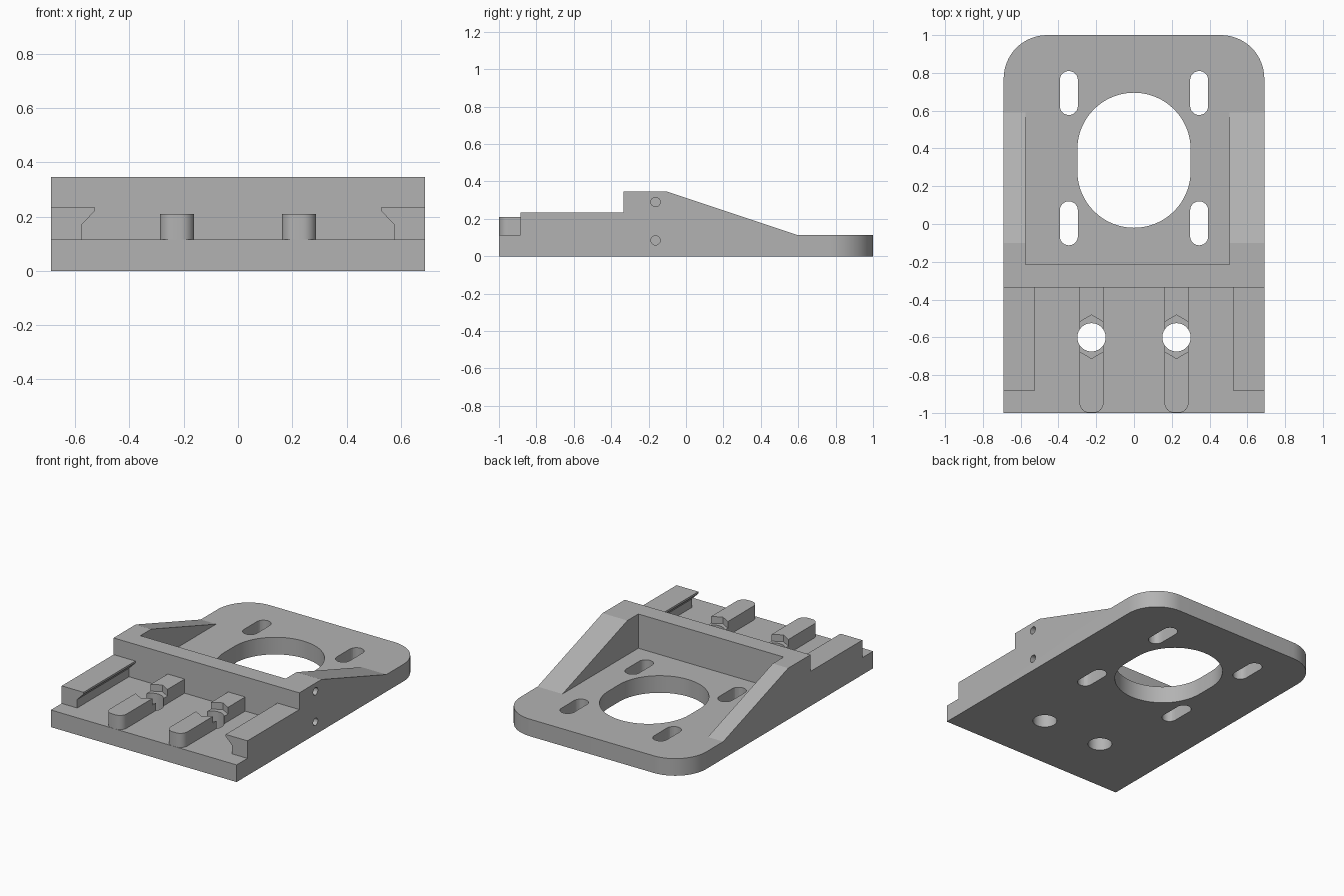
import bpy, bmesh, math
from mathutils import Vector

if "Cube" in bpy.data.objects:
    bpy.data.objects.remove(bpy.data.objects["Cube"], do_unlink=True)

HALF_W, PLATE, WALL_Y = 0.69, 0.115, -0.335

grey = bpy.data.materials.new("plain_grey")
grey.use_nodes = True
GREY = (0.45, 0.45, 0.45, 1)
grey.diffuse_color = GREY
grey.node_tree.nodes["Principled BSDF"].inputs["Base Color"].default_value = GREY


def prism(name, points, axis, low, high):
    """Extrude a 2D outline along an axis; points are the other two axes in order."""
    def place(p, d):
        c = list(p)
        c.insert("xyz".index(axis), d)
        return Vector(c)
    bm = bmesh.new()
    face = bm.faces.new([bm.verts.new(place(p, low)) for p in points])
    new = bmesh.ops.extrude_face_region(bm, geom=[face])["geom"]
    shift = place((0, 0), high - low)
    bmesh.ops.translate(bm, vec=shift, verts=[g for g in new if isinstance(g, bmesh.types.BMVert)])
    bmesh.ops.recalc_face_normals(bm, faces=bm.faces)
    mesh = bpy.data.meshes.new(name)
    bm.to_mesh(mesh)
    bm.free()
    mesh.materials.append(grey)
    obj = bpy.data.objects.new(name, mesh)
    bpy.context.collection.objects.link(obj)
    return obj


def round_edges(obj, test, radius, segments):
    """Round the edges whose two ends both pass the test."""
    bm = bmesh.new()
    bm.from_mesh(obj.data)
    edges = [e for e in bm.edges if all(test(v.co) for v in e.verts)
             and abs(e.verts[0].co.z - e.verts[1].co.z) > 0.01]
    bmesh.ops.bevel(bm, geom=edges, offset=radius, segments=segments, profile=0.5, affect='EDGES')
    bm.to_mesh(obj.data)
    bm.free()


def rect(x0, x1, y0, y1):
    return [(x0, y0), (x1, y0), (x1, y1), (x0, y1)]


def slot(cx, y0, y1, r, n=24):
    """Round-ended outline running along y."""
    ends = [(y1 - r, 0), (y0 + r, math.pi)]
    return [(cx + r * math.cos(a + math.pi * i / n), cy + r * math.sin(a + math.pi * i / n))
            for cy, a in ends for i in range(n + 1)]


def circle(cx, cy, r, n=40, turn=0.0):
    return [(cx + r * math.cos(turn + math.tau * i / n), cy + r * math.sin(turn + math.tau * i / n))
            for i in range(n)]


def combine(target, tool, operation='DIFFERENCE'):
    mod = target.modifiers.new("combine", 'BOOLEAN')
    mod.operation, mod.solver, mod.object = operation, 'EXACT', tool
    bpy.context.view_layer.objects.active = target
    bpy.ops.object.modifier_apply(modifier=mod.name)
    bpy.data.objects.remove(tool, do_unlink=True)


# Body: side silhouette with rails, cross wall and sloping ribs
body = prism("mount_body", [(-1, 0), (1, 0), (1, PLATE), (0.59, PLATE), (-0.1, 0.345),
                            (WALL_Y, 0.345), (WALL_Y, 0.233), (-0.885, 0.233), (-1, PLATE + 0.0),
                            ][:8] + [(-0.885, PLATE), (-1, PLATE)], 'x', -HALF_W, HALF_W)
round_edges(body, lambda c: c.y > 0.99, 0.23, 16)

# Pocket between the ribs
combine(body, prism("pocket_cutter", rect(-0.575, 0.505, -0.215, 0.65), 'z', PLATE, 0.5))

# Undercut channel between the rails
half = [(0.575, PLATE), (0.575, 0.172), (0.528, 0.22), (0.528, 0.5)]
channel = half + [(-x, z) for x, z in reversed(half)]
combine(body, prism("channel_cutter", channel, 'y', -1.1, WALL_Y))

# Guide keys with nut recesses and bolt holes
for cx in (-0.225, 0.225):
    key = prism("guide_key", rect(cx - 0.063, cx + 0.063, -0.999, -0.3), 'z', 0.06, 0.21)
    round_edges(key, lambda c: c.y < -0.9, 0.05, 8)
    combine(key, prism("nut_cutter", circle(cx, -0.597, 0.115, 6, math.pi / 2), 'z', 0.165, 0.4))
    combine(body, key, 'UNION')
    combine(body, prism("bolt_cutter", circle(cx, -0.6, 0.075), 'z', -0.1, 0.4))

# Large opening and four adjustment slots
combine(body, prism("opening_cutter", slot(0, -0.02, 0.695, 0.3, 32), 'z', -0.1, 0.4))
for cx in (-0.345, 0.345):
    for y0, y1 in ((-0.113, 0.12), (0.577, 0.81)):
        combine(body, prism("slot_cutter", slot(cx, y0, y1, 0.048, 12), 'z', -0.1, 0.4))

# Blind screw holes in the left side
for z in (0.085, 0.29):
    combine(body, prism("screw_cutter", circle(-0.163, z, 0.025, 24), 'x', 0.58, 0.8))

# Smooth the rounded walls, keep the edges sharp
bpy.ops.object.select_all(action='DESELECT')
body.select_set(True)
bpy.context.view_layer.objects.active = body
bpy.ops.object.shade_smooth_by_angle(angle=math.radians(15))
